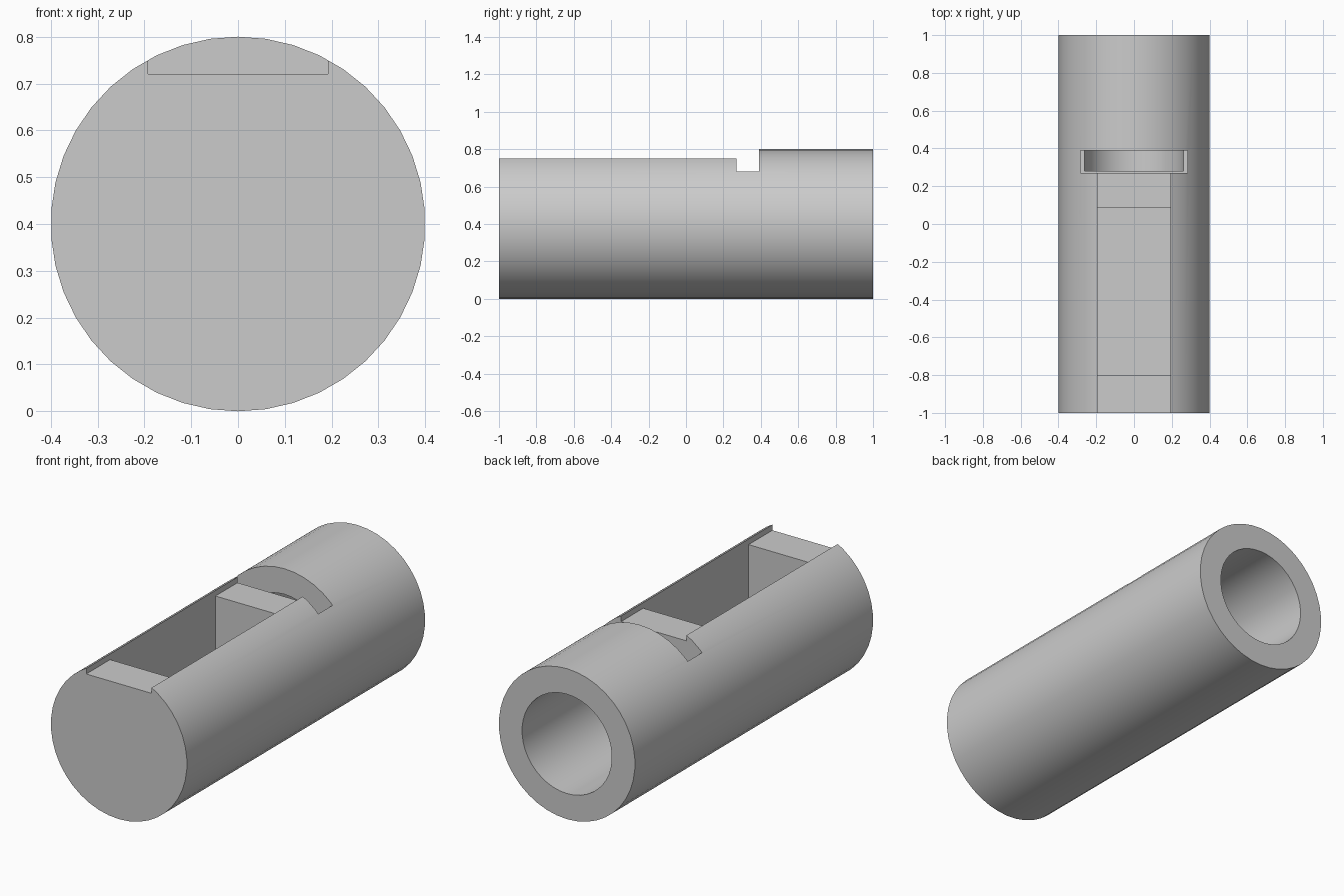
import bpy
import math

if "Cube" in bpy.data.objects:
    bpy.data.objects.remove(bpy.data.objects["Cube"], do_unlink=True)

grey = bpy.data.materials.new("plain grey")
grey.use_nodes = True
colour = (0.6, 0.6, 0.6, 1)
grey.diffuse_color = colour
grey.node_tree.nodes["Principled BSDF"].inputs["Base Color"].default_value = colour

AXIS_Z = 0.4


def rod(name, radius, y0, y1, sides):
    """Cylinder lying along y."""
    bpy.ops.mesh.primitive_cylinder_add(
        vertices=sides, radius=radius, depth=y1 - y0,
        location=(0, (y0 + y1) / 2, AXIS_Z), rotation=(math.pi / 2, 0, 0))
    obj = bpy.context.object
    obj.name = name
    bpy.ops.object.transform_apply(location=True, rotation=True, scale=True)
    obj.data.materials.append(grey)
    return obj


def block(name, half_width, y0, y1, z0, z1):
    """Box centred on x = 0."""
    bpy.ops.mesh.primitive_cube_add(size=1, location=(0, (y0 + y1) / 2, (z0 + z1) / 2))
    obj = bpy.context.object
    obj.name = name
    obj.scale = (2 * half_width, y1 - y0, z1 - z0)
    bpy.ops.object.transform_apply(location=True, rotation=True, scale=True)
    obj.data.materials.append(grey)
    return obj


# Main cylinder
body = rod("cylinder_body", 0.4, -1, 1, 42)

# Rear bore, cross slot, lid recess and deep pocket
cutters = [
    rod("rear_bore", 0.264, 0.28, 1.1, 42),
    block("cross_slot", 0.283, 0.27, 0.39, 0.4, 1.0),
    block("lid_recess", 0.192, -1.1, 0.3, 0.72, 1.0),
    block("deep_pocket", 0.192, -0.8, 0.085, 0.2, 0.95),
]
bpy.context.view_layer.objects.active = body
for cutter in cutters:
    cut = body.modifiers.new(cutter.name, "BOOLEAN")
    cut.operation = "DIFFERENCE"
    cut.solver = "EXACT"
    cut.object = cutter
    bpy.ops.object.modifier_apply(modifier=cut.name)
    bpy.data.objects.remove(cutter, do_unlink=True)

# Smooth round walls, sharp cut edges
bpy.ops.object.select_all(action="DESELECT")
body.select_set(True)
bpy.context.view_layer.objects.active = body
bpy.ops.object.shade_smooth_by_angle(angle=math.radians(20))
